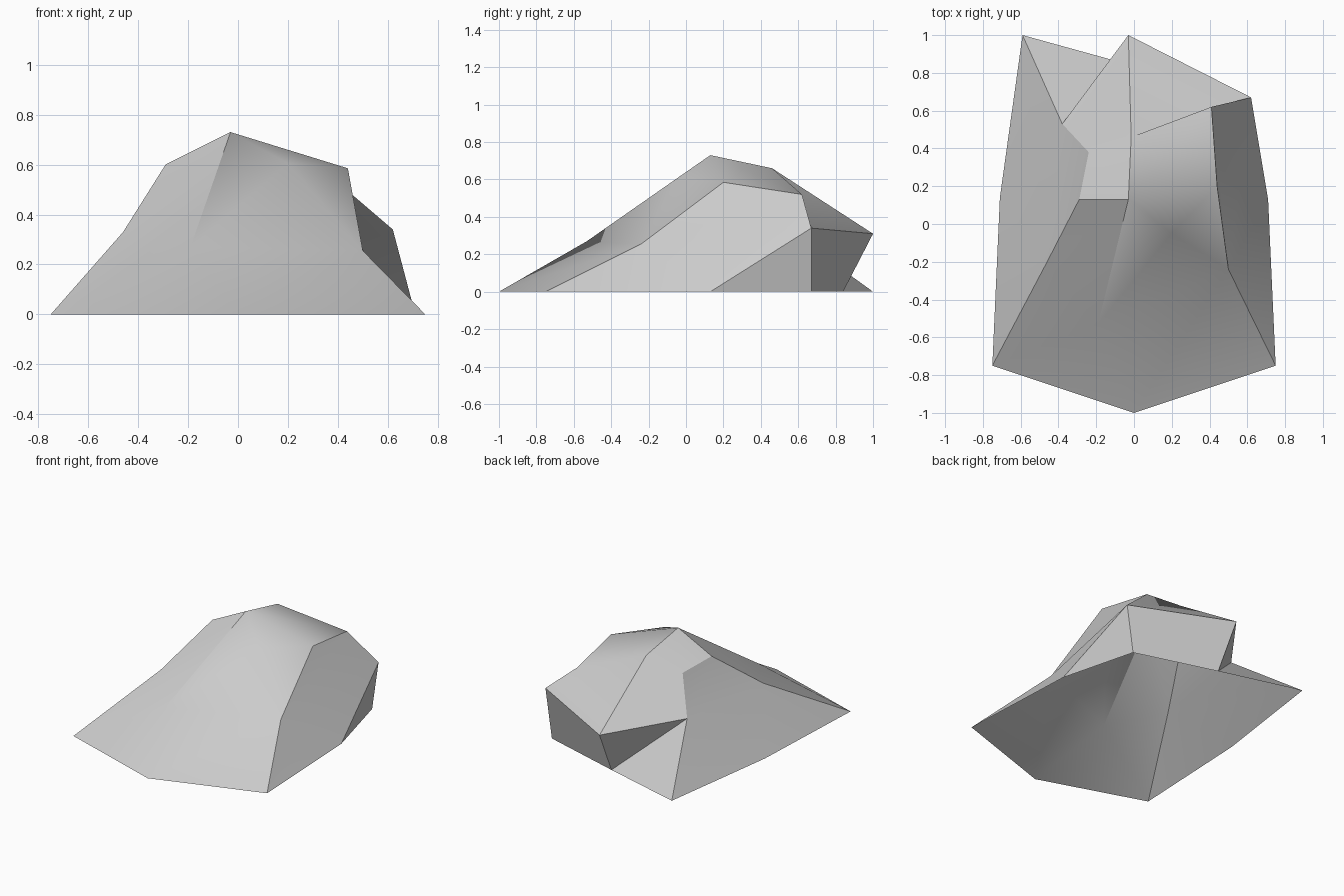
import bpy
import bmesh
import math

default_cube = bpy.data.objects.get("Cube")
if default_cube:
    bpy.data.objects.remove(default_cube, do_unlink=True)

# Stone colour
stone_grey = bpy.data.materials.new("stone_grey")
stone_grey.use_nodes = True
colour = (0.6, 0.6, 0.6, 1)
stone_grey.diffuse_color = colour
stone_grey.node_tree.nodes["Principled BSDF"].inputs["Base Color"].default_value = colour

bm = bmesh.new()


def corner(x, y, z=0):
    return bm.verts.new((x, y, z))


def facet(*corners):
    bm.faces.new(corners)


# Ground outline
front_right = corner(-.75, -.75)
front = corner(0, -1)
front_left = corner(.75, -.75)
left = corner(.71, .13)
back_left = corner(.57, .67)
back_notch = corner(-.01, .84)
back_right = corner(-.59, 1)
right = corner(-.71, .14)

# Shoulder ring
brow = corner(-.19, -.53, .27)
left_brow = corner(.5, -.24, .255)
left_lip = corner(.62, .67, .34)
back_lip = corner(-.03, 1, .31)
right_hollow = corner(-.38, .53, .34)
right_brow = corner(-.46, -.2, .33)

# Crown
right_crown = corner(-.29, .13, .6)
peak = corner(-.03, .13, .73)
front_crown = corner(.2, -.05, .605)
left_crown = corner(.44, .2, .585)
left_ridge = corner(.41, .62, .52)
ridge = corner(-.015, .46, .66)
right_ridge = corner(-.24, .38, .565)

# Lower facets, open underneath
facet(front_right, front, brow, right_brow)
facet(front, front_left, left_brow, brow)
facet(front_left, left, left_brow)
facet(left, left_lip, left_brow)
facet(left, back_left, left_lip)
facet(back_left, back_notch, back_lip, left_lip)
facet(back_notch, right_hollow, back_lip)
facet(back_notch, back_right, right_hollow)
facet(back_right, right, right_brow, right_hollow)
facet(right, front_right, right_brow)

# Upper facets
facet(right_brow, brow, peak, right_crown)
facet(brow, left_brow, front_crown, peak)
facet(left_brow, left_crown, front_crown)
facet(left_brow, left_lip, left_ridge, left_crown)
facet(front_crown, left_crown, peak)
facet(peak, left_crown, left_ridge, ridge)
facet(ridge, left_ridge, left_lip, back_lip)
facet(ridge, back_lip, right_hollow, right_ridge)
facet(peak, ridge, right_ridge, right_crown)
facet(right_crown, right_ridge, right_hollow, right_brow)

# Boulder shell
mesh = bpy.data.meshes.new("boulder")
bm.to_mesh(mesh)
bm.free()
mesh.materials.append(stone_grey)
boulder = bpy.data.objects.new("boulder", mesh)
bpy.context.collection.objects.link(boulder)

# Soft shading on shallow folds, crisp edges on steep ones
bpy.ops.object.select_all(action="DESELECT")
boulder.select_set(True)
bpy.context.view_layer.objects.active = boulder
bpy.ops.object.shade_smooth_by_angle(angle=math.radians(30))
